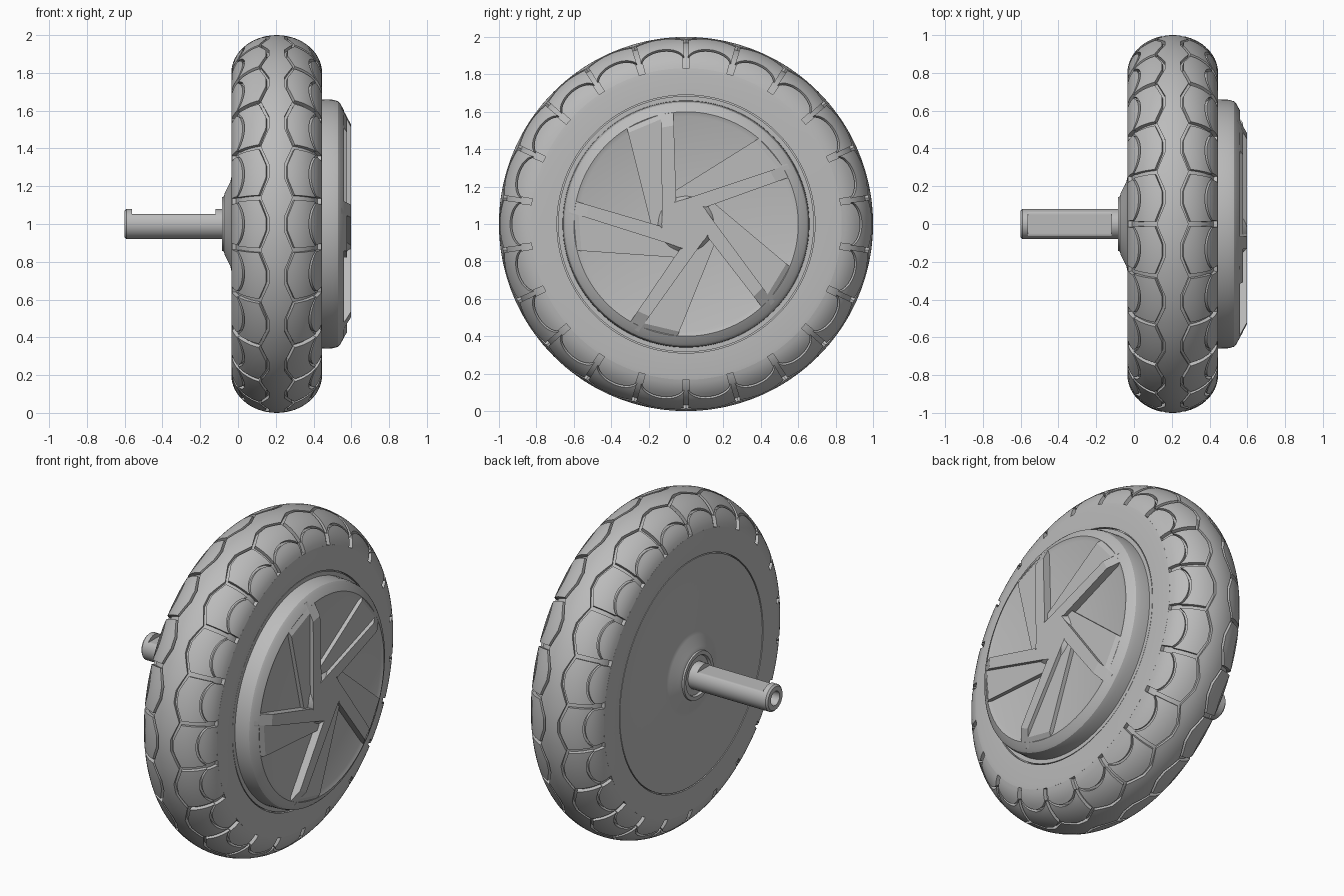
import bpy, bmesh
from math import sin, cos, pi, radians, sqrt, hypot

if "Cube" in bpy.data.objects:
    bpy.data.objects.remove(bpy.data.objects["Cube"])

grey = bpy.data.materials.new("plain grey")
grey.use_nodes = True
COLOUR = (0.5, 0.5, 0.5, 1)
grey.diffuse_color = COLOUR
grey.node_tree.nodes["Principled BSDF"].inputs["Base Color"].default_value = COLOUR

MID = 0.205          # middle plane of the tyre
HALF = 0.24          # half width of the tyre
CELLS = 22           # tread repeats
DEPTH = 0.022        # tread groove depth


def finish(name, bm, angle=30):
    bmesh.ops.remove_doubles(bm, verts=bm.verts, dist=1e-5)
    bmesh.ops.recalc_face_normals(bm, faces=bm.faces)
    mesh = bpy.data.meshes.new(name)
    bm.to_mesh(mesh)
    bm.free()
    mesh.materials.append(grey)
    ob = bpy.data.objects.new(name, mesh)
    bpy.context.collection.objects.link(ob)
    bpy.ops.object.select_all(action='DESELECT')
    ob.select_set(True)
    bpy.context.view_layer.objects.active = ob
    bpy.ops.object.shade_smooth_by_angle(angle=radians(angle))
    return ob


def lathe(name, profile, n=110):
    """Spin (x, radius[, top limit]) points about the axle line."""
    bm = bmesh.new()
    rings = []
    for x, r, *limit in profile:
        top = limit[0] if limit else 9
        rings.append([bm.verts.new((x, r * sin(2 * pi * k / n),
                                    1 + min(top, r * cos(2 * pi * k / n))))
                      for k in range(n)])
    for a, b in zip(rings, rings[1:]):
        for k in range(n):
            j = (k + 1) % n
            bm.faces.new((a[k], a[j], b[j], b[k]))
    for ring in (rings[0], rings[-1]):
        bm.faces.new(ring)
    return finish(name, bm)


def tyre_point(t, ang, d=0):
    r = 0.8 + (0.2 - d) * cos(t)
    return (MID + (HALF - d) * sin(t), r * sin(ang), 1 + r * cos(ang))


def tread_patch(bm, cell, u_half, lo, hi, nu, nv, ends=True):
    """Raised tread block between two boundary curves of one cell."""
    cols = list(range(nu + 1))
    if ends:
        cols = [-1] + cols + [nu + 1]
    rows = range(-1, nv + 2)
    grid = []
    for i in cols:
        u = u_half * (2 * min(max(i, 0), nu) / nu - 1)
        line = []
        for j in rows:
            f = min(max(j, 0), nv) / nv
            t = lo(u) + (hi(u) - lo(u)) * f
            sunk = i < 0 or i > nu or j < 0 or j > nv
            ang = 2 * pi * (cell + 0.5 + u) / CELLS
            line.append(bm.verts.new(tyre_point(t, ang, DEPTH + 0.004 if sunk else 0)))
        grid.append(line)
    for a, b in zip(grid, grid[1:]):
        for j in range(len(a) - 1):
            bm.faces.new((a[j], b[j], b[j + 1], a[j + 1]))


# Boundary curves of the tread, as angles across the tyre section
def band_edge(u):
    return 0.17 + 0.19 * max(0, (abs(2 * u) - 0.25) / 0.75)


def dome_edge(u):
    return radians(75 - 26 * sqrt(max(0, 1 - (2 * u) ** 2)))


# Tyre carcass with flat sidewalls
groove_floor = [(MID + (HALF - DEPTH) * sin(t), 0.8 + (0.2 - DEPTH) * cos(t))
                for t in [radians(-80 + 5 * k) for k in range(33)]]
lathe("tyre_carcass",
      [(MID - HALF + 0.02, 0.69), (MID - HALF, 0.69), (MID - HALF, 0.81), (MID - 0.237, 0.833)]
      + groove_floor
      + [(MID + 0.237, 0.833), (MID + HALF, 0.81), (MID + HALF, 0.69), (MID + HALF - 0.02, 0.69)])

# Zigzag centre band
bm = bmesh.new()
for c in range(CELLS):
    tread_patch(bm, c, 0.5, lambda u: -band_edge(u), band_edge, 16, 6, ends=False)
finish("tread_centre_band", bm)

# Hexagonal shoulder blocks and rounded side blocks
for side, word in ((1, "left"), (-1, "right")):
    bm = bmesh.new()
    for c in range(CELLS):
        tread_patch(bm, c, 0.455, lambda u: side * (band_edge(u) + 0.07),
                    lambda u: side * (dome_edge(u) - 0.065), 16, 6)
    finish("tread_shoulder_blocks_" + word, bm)
    bm = bmesh.new()
    for c in range(CELLS):
        tread_patch(bm, c, 0.43, lambda u: side * dome_edge(u),
                    lambda u: side * radians(81), 16, 5)
    finish("tread_side_blocks_" + word, bm)

# Plain cover with the bearing boss
lathe("plain_cover", [(0.1, 0.684), (-0.034, 0.684), (-0.035, 0.25), (-0.04, 0.225),
                      (-0.07, 0.165), (-0.075, 0.145), (-0.085, 0.143), (-0.085, 0.12),
                      (-0.07, 0.115), (-0.07, 0.05)])

# Axle with a flat on top and a bored end
lathe("axle", [(0.0, 0.08), (-0.12, 0.08), (-0.12, 0.08, 0.052), (-0.56, 0.08, 0.052),
               (-0.56, 0.08), (-0.59, 0.08), (-0.6, 0.07), (-0.6, 0.042), (-0.5, 0.036)], 48)

# Motor cover disc
FLOOR = 0.552
FACE = 0.598
lathe("motor_cover", [(0.3, 0.684), (0.442, 0.684), (0.442, 0.66), (0.5, 0.658), (0.53, 0.65),
                      (0.541, 0.638), (0.562, 0.6), (FLOOR, 0.575), (FLOOR, 0.1)])
lathe("motor_hub", [(0.5, 0.17), (FLOOR, 0.17), (FACE, 0.13)], 40)


def fin(bm, stations, turn):
    """Loft from the hub to the rim; each station is (left, right, height)."""
    def place(p, x):
        y, z = p
        return bm.verts.new((x, y * cos(turn) - z * sin(turn),
                             1 + y * sin(turn) + z * cos(turn)))
    rows = []
    for left, right, x in stations:
        rows.append((place(left, 0.5), place(left, x), place(right, x), place(right, 0.5)))
    for a, b in zip(rows, rows[1:]):
        for k in range(4):
            j = (k + 1) % 4
            bm.faces.new((a[k], a[j], b[j], b[k]))
    bm.faces.new(rows[0])
    bm.faces.new(rows[-1])


def along(p, q, radius):
    """Point on the line p-q at the given distance from the centre."""
    for k in range(201):
        f = k / 200
        s = (p[0] + (q[0] - p[0]) * f, p[1] + (q[1] - p[1]) * f)
        if hypot(*s) >= radius:
            break
    return s


# Five pinwheel spokes, each a tall fin with a lower step beside it
crest = ((-0.14, -0.01), (-0.62, 0.13))
ridge = ((-0.045, -0.12), (-0.63, 0.065))
step = ((-0.04, -0.18), (-0.61, -0.14))
for name, a, b, high in (("spoke_fins", crest, ridge, FACE),
                         ("spoke_steps", ridge, step, 0.576)):
    bm = bmesh.new()
    knee = 0.53 if high == FACE else 0.575
    for k in range(5):
        fin(bm, [(a[0], b[0], high),
                 (along(*a, knee), along(*b, knee), high),
                 (along(*a, 0.628), along(*b, 0.628), 0.546)], 2 * pi * k / 5)
    finish(name, bm, 15)
